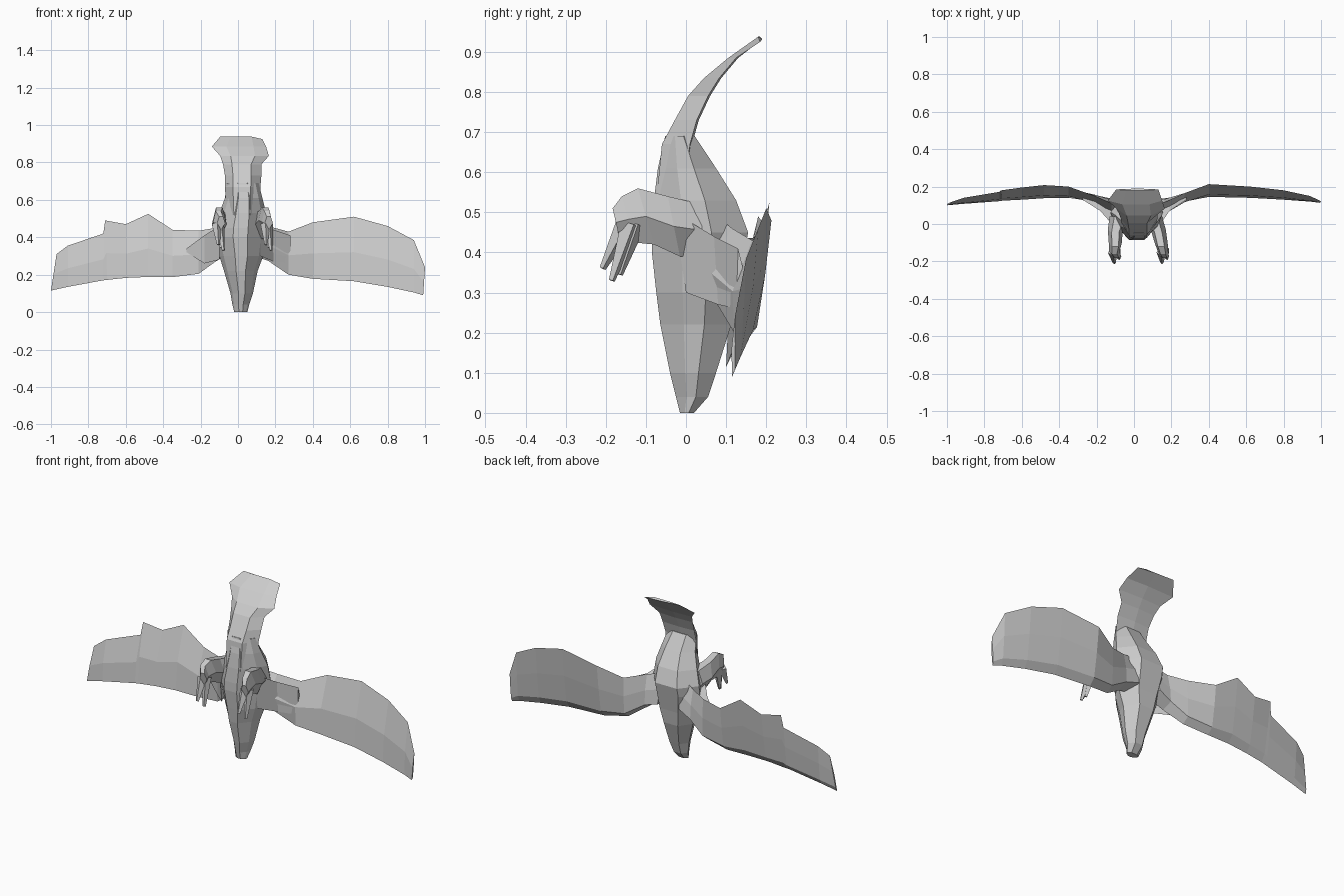
import bpy, math
from mathutils import Vector


def loft(name, rings):
    """Skin a list of equal-sized point rings and cap both ends."""
    n = len(rings[0])
    verts = [p for r in rings for p in r]
    faces = []
    for i in range(len(rings) - 1):
        for j in range(n):
            k = (j + 1) % n
            faces.append((i*n + j, i*n + k, (i+1)*n + k, (i+1)*n + j))
    faces += [tuple(range(n))[::-1], tuple(range(len(verts) - n, len(verts)))]
    me = bpy.data.meshes.new(name)
    me.from_pydata(verts, [], faces)
    ob = bpy.data.objects.new(name, me)
    bpy.context.collection.objects.link(ob)
    bpy.context.view_layer.objects.active = ob
    bpy.ops.object.mode_set(mode='EDIT')
    bpy.ops.mesh.select_all(action='SELECT')
    bpy.ops.mesh.normals_make_consistent(inside=False)
    bpy.ops.object.mode_set(mode='OBJECT')
    return ob


# Body: head hangs down; each section is z, x min, x max, y front, y back
def body_ring(z, x0, x1, y0, y1):
    shape = [(.36, 0), (.64, 0), (.9, .33), (1, .62), (.74, 1),
             (.26, 1), (0, .62), (.1, .33)]
    return [(x0 + u*(x1 - x0), y0 + v*(y1 - y0), z) for u, v in shape]


loft("body", [body_ring(*s) for s in [
    (.0, -.02, .05, -.015, .02), (.04, -.03, .06, -.025, .055),
    (.10, -.04, .08, -.04, .075), (.22, -.075, .105, -.064, .113),
    (.30, -.10, .135, -.074, .125), (.40, -.125, .15, -.085, .145),
    (.45, -.125, .155, -.085, .155), (.53, -.10, .15, -.08, .125),
    (.61, -.07, .13, -.07, .075), (.69, -.06, .11, -.052, .022)]])


# Tail: z, x min, x max, y front, y back
loft("tail", [[(x0, y1 - .005, z), (x0*.5 + .008, y0, z),
               (x1*.5 + .008, y0, z), (x1, y1 - .005, z + dz),
               (.02, y1, z + dz/2)] for z, x0, x1, y0, y1, dz in [
    (.52, -.06, .12, -.075, .0, 0), (.67, -.07, .12, -.06, .015, 0),
    (.73, -.07, .125, -.028, .032, 0), (.79, -.08, .125, .005, .06, 0),
    (.835, -.095, .165, .045, .088, 0), (.885, -.14, .15, .105, .13, 0),
    (.938, -.095, .13, .18, .19, -.013)]])


# Wings: x, lower edge z and y, upper edge z and y, thickness
def wing_ring(x, zl, yl, zt, yt, t, dx=0):
    low, top = Vector((x, yl, zl)), Vector((x + dx, yt, zt))
    at = lambda f, d: low.lerp(top, f) + Vector((0, d, 0))
    return [low, at(.45, -t*.6), top, at(.55, t*.5), at(.12, t*.8)]


loft("right_wing", [wing_ring(*s) for s in [
    (.08, .30, .06, .48, .09, .09), (.16, .275, .075, .46, .115, .07),
    (.27, .20, .12, .43, .165, .04), (.40, .178, .145, .48, .213, .03),
    (.62, .165, .14, .51, .20, .025), (.80, .135, .13, .46, .18, .02),
    (.94, .105, .12, .385, .15, .015), (.99, .09, .115, .24, .122, .008, .01)]])
loft("left_wing", [wing_ring(*s) for s in [
    (-.05, .31, .06, .48, .09, .09), (-.12, .27, .075, .45, .11, .07),
    (-.21, .205, .12, .435, .15, .04), (-.35, .187, .14, .44, .20, .03),
    (-.48, .188, .138, .525, .208, .028), (-.60, .183, .13, .47, .195, .025),
    (-.70, .172, .125, .49, .18, .02, -.01), (-.72, .17, .122, .42, .172, .02),
    (-.91, .135, .108, .355, .14, .015), (-1, .115, .10, .31, .12, .008, .03)]])


# Legs: thigh reaching forward, foot drooping, with claws
def spike(name, a, b, r0, r1, sides=4):
    a, b = Vector(a), Vector(b)
    q = (b - a).to_track_quat('Z', 'Y')
    ring = lambda c, r: [c + q @ Vector((r*math.cos(math.tau*i/sides),
                         r*math.sin(math.tau*i/sides), 0)) for i in range(sides)]
    return loft(name, [ring(a, r0), ring(b, r1)])


def leg_ring(x, w, y, zb, zt, lean):
    zm = (zb + zt)/2
    return [(x, y + lean, zb), (x + w, y, zm), (x + w*.5, y - lean, zt),
            (x - w*.5, y - lean, zt), (x - w, y, zm)]


for side, xs in (("left", (-.08, -.10, -.10, -.105, -.09)),
                 ("right", (.10, .13, .145, .155, .165))):
    prof = [(.05, .04, .39, .52, .0), (.04, -.03, .39, .54, .015),
            (.035, -.10, .42, .56, .02), (.028, -.145, .425, .54, .015),
            (.022, -.175, .44, .51, .008)]
    loft(side + "_leg", [leg_ring(x, *p) for x, p in zip(xs, prof)])
    fx = xs[4]
    for i, (dx, y, z) in enumerate([(-.015, -.208, .36), (.012, -.185, .33),
                                    (0, -.165, .345)]):
        spike(f"{side}_claw_{i + 1}", (xs[3] + dx*.6, -.15 + i*.012, .47),
              (fx + dx, y, z), .026, .008)

# Shoulder flap bridging the left thigh and wing
loft("left_shoulder", [
    [(-.10, -.02, .46), (-.10, .0, .28), (-.10, .08, .37)],
    [(-.18, .07, .41), (-.18, .08, .26), (-.18, .12, .34)],
    [(-.275, .13, .34), (-.275, .13, .32), (-.275, .15, .33)]])
loft("right_shoulder", [
    [(.12, -.03, .50), (.12, .0, .30), (.12, .08, .40)],
    [(.19, .07, .44), (.19, .08, .27), (.19, .12, .36)],
    [(.28, .13, .41), (.28, .125, .26), (.28, .15, .33)]])
